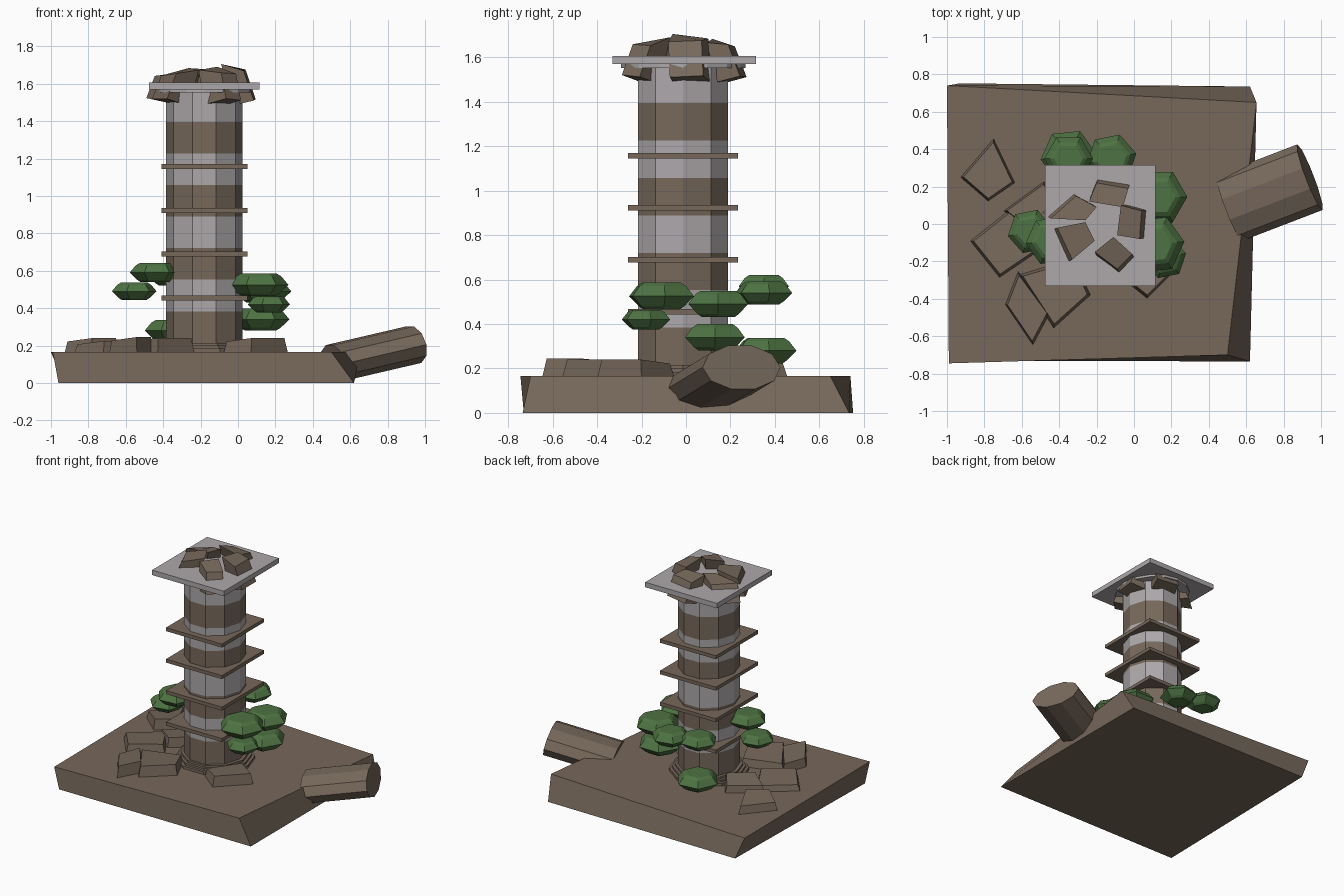
import bpy, math
from mathutils import Vector

if "Cube" in bpy.data.objects:
    bpy.data.objects.remove(bpy.data.objects["Cube"])


def material(name, rgb):
    m = bpy.data.materials.new(name)
    m.diffuse_color = (*rgb, 1)
    m.use_nodes = True
    m.node_tree.nodes["Principled BSDF"].inputs["Base Color"].default_value = m.diffuse_color
    return m


BROWN = material("earth brown", (0.185, 0.14, 0.105))
GREY = material("pale stone", (0.42, 0.395, 0.41))
GREEN = material("leaf green", (0.075, 0.17, 0.055))


def loft(name, rings, mats, band_rule=None):
    """Closed solid from equally sized counter-clockwise rings, bottom to top."""
    n = len(rings[0])
    verts = [v for r in rings for v in r]
    faces = [list(range(n))[::-1]]
    for k in range(len(rings) - 1):
        for i in range(n):
            j = (i + 1) % n
            faces.append([k * n + i, k * n + j, (k + 1) * n + j, (k + 1) * n + i])
    faces.append([(len(rings) - 1) * n + i for i in range(n)])
    me = bpy.data.meshes.new(name)
    me.from_pydata(verts, [], faces)
    for m in mats:
        me.materials.append(m)
    if band_rule:
        for p in me.polygons:
            p.material_index = band_rule(p.center.z)
    ob = bpy.data.objects.new(name, me)
    bpy.context.collection.objects.link(ob)
    return ob


def ring(cx, cy, z, rx, ry, n, turn=0.0):
    return [(cx + rx * math.cos(turn + math.tau * i / n),
             cy + ry * math.sin(turn + math.tau * i / n), z) for i in range(n)]


def box(name, cx, cy, z0, z1, sx, sy, mat):
    quad = [(-1, -1), (1, -1), (1, 1), (-1, 1)]
    rings = [[(cx + a * sx / 2, cy + b * sy / 2, z) for a, b in quad] for z in (z0, z1)]
    return loft(name, rings, [mat])


CX, CY = -0.18, -0.013

# Skewed ground block
bottom = [(-0.96, -0.73, 0), (0.62, -0.735, 0), (0.62, 0.735, 0), (-0.93, 0.752, 0)]
top = [(-0.99, -0.745, 0.165), (0.50, -0.70, 0.165), (0.655, 0.65, 0.165), (-1.0, 0.74, 0.165)]
loft("ground_block", [bottom, top], [BROWN])

# Ten-sided column with alternating bands
levels = [0.15, 0.215] + [0.215 + 0.1685 * k for k in range(1, 8)] + [1.575]
loft("banded_column", [ring(CX, CY, z, 0.205, 0.213, 10) for z in levels],
     [BROWN, GREY], lambda z: int(max(0, z - 0.215) / 0.1685) % 2)

# Stepped footing and capital ring
for i, (z, r) in enumerate([(0.185, 0.27), (0.20, 0.25), (0.215, 0.23)]):
    loft(f"footing_{i}", [ring(CX, CY, 0.16, r, r, 10), ring(CX, CY, z, r, r, 10)], [BROWN])
loft("capital_ring", [ring(CX, CY, 1.553, 0.255, 0.28, 16),
                      ring(CX, CY, 1.575, 0.255, 0.28, 16)], [GREY])

# Square ledges and top slab
for i in range(4):
    z = 0.455 + 0.234 * i
    box(f"ledge_{i}", CX, CY, z - 0.013, z + 0.013, 0.46, 0.495, BROWN)
box("top_slab", CX, -0.008, 1.57, 1.607, 0.59, 0.645, GREY)

# Crown stones: pierce the slab and flare out beneath it
crown = [
    ([(-0.445, 0.03), (-0.26, 0.02), (-0.20, 0.09), (-0.31, 0.15)], 1.66),
    ([(-0.24, 0.12), (-0.06, 0.09), (-0.03, 0.19), (-0.20, 0.22)], 1.67),
    ([(-0.09, -0.06), (0.03, -0.08), (0.04, 0.07), (-0.07, 0.10)], 1.69),
    ([(-0.33, -0.19), (-0.21, -0.09), (-0.26, 0.01), (-0.41, -0.02)], 1.67),
    ([(-0.09, -0.24), (-0.01, -0.16), (-0.11, -0.07), (-0.21, -0.15)], 1.675),
]
for i, (quad, z) in enumerate(crown):
    mid = sum((Vector(p) for p in quad), Vector((0, 0))) / 4
    out = (mid - Vector((CX, CY))).normalized()
    low = []
    for p in quad:
        side = (Vector(p) - mid).dot(out)
        q = Vector(p) + out * 0.055
        low.append((q.x, q.y, 1.50 + 0.25 * side))
    high = [(p[0], p[1], z - 0.2 * (Vector(p) - mid).dot(out) - 0.012 * (k % 2))
            for k, p in enumerate(quad)]
    loft(f"crown_stone_{i}", [low, high], [BROWN])

# Rubble slabs on the ground
rubble = [
    ([(-0.93, 0.25), (-0.78, 0.12), (-0.635, 0.22), (-0.75, 0.46)], 0.24),
    ([(-0.88, -0.09), (-0.72, -0.29), (-0.50, -0.14), (-0.64, 0.10)], 0.225),
    ([(-0.69, -0.43), (-0.54, -0.65), (-0.45, -0.48), (-0.62, -0.25)], 0.245),
    ([(-0.62, -0.27), (-0.43, -0.56), (-0.23, -0.38), (-0.32, -0.18)], 0.24),
    ([(-0.08, -0.28), (0.07, -0.40), (0.27, -0.20), (0.08, -0.05)], 0.24),
    ([(-0.70, 0.07), (-0.54, -0.06), (-0.37, 0.08), (-0.48, 0.23)], 0.235),
]
for i, (quad, z) in enumerate(rubble):
    mx, my = (sum(p[k] for p in quad) / 4 for k in (0, 1))
    low = [(x, y, 0.15) for x, y in quad]
    high = [(mx + (x - mx) * 0.88, my + (y - my) * 0.88, z - 0.018 * (k % 3 == 0))
            for k, (x, y) in enumerate(quad)]
    loft(f"rubble_{i}", [low, high], [BROWN])

# Leaning barrel-shaped log
a, b = Vector((0.51, 0.085, 0.105)), Vector((0.94, 0.25, 0.205))
axis = (b - a).normalized()
side = Vector((0, 0, 1)).cross(axis).normalized()
up = axis.cross(side)
loft("fallen_log", [[c + side * 0.188 * math.cos(math.tau * k / 10)
                     + up * 0.105 * math.sin(math.tau * k / 10) for k in range(10)]
                    for c in (a, b)], [BROWN])

# Faceted foliage pads: x, y, z, radius
pads = [
    (0.13, 0.145, 0.49, 0.155), (0.11, -0.11, 0.525, 0.16),
    (0.165, -0.18, 0.42, 0.115), (0.12, 0.13, 0.34, 0.155),
    (-0.35, 0.36, 0.28, 0.15), (-0.12, 0.35, 0.54, 0.135),
    (-0.35, 0.35, 0.57, 0.13), (-0.445, -0.09, 0.59, 0.135),
    (-0.555, -0.04, 0.49, 0.122),
]
for i, (x, y, z, r) in enumerate(pads):
    h = 0.38 * r
    rings = [ring(x, y, z + dz * h, r * f, r * f, 6, 0.1 * (i % 3))
             for dz, f in ((-1, 0.55), (-0.75, 0.7), (0, 1), (0.75, 0.76), (1, 0.6))]
    loft(f"foliage_pad_{i}", rings, [GREEN])
